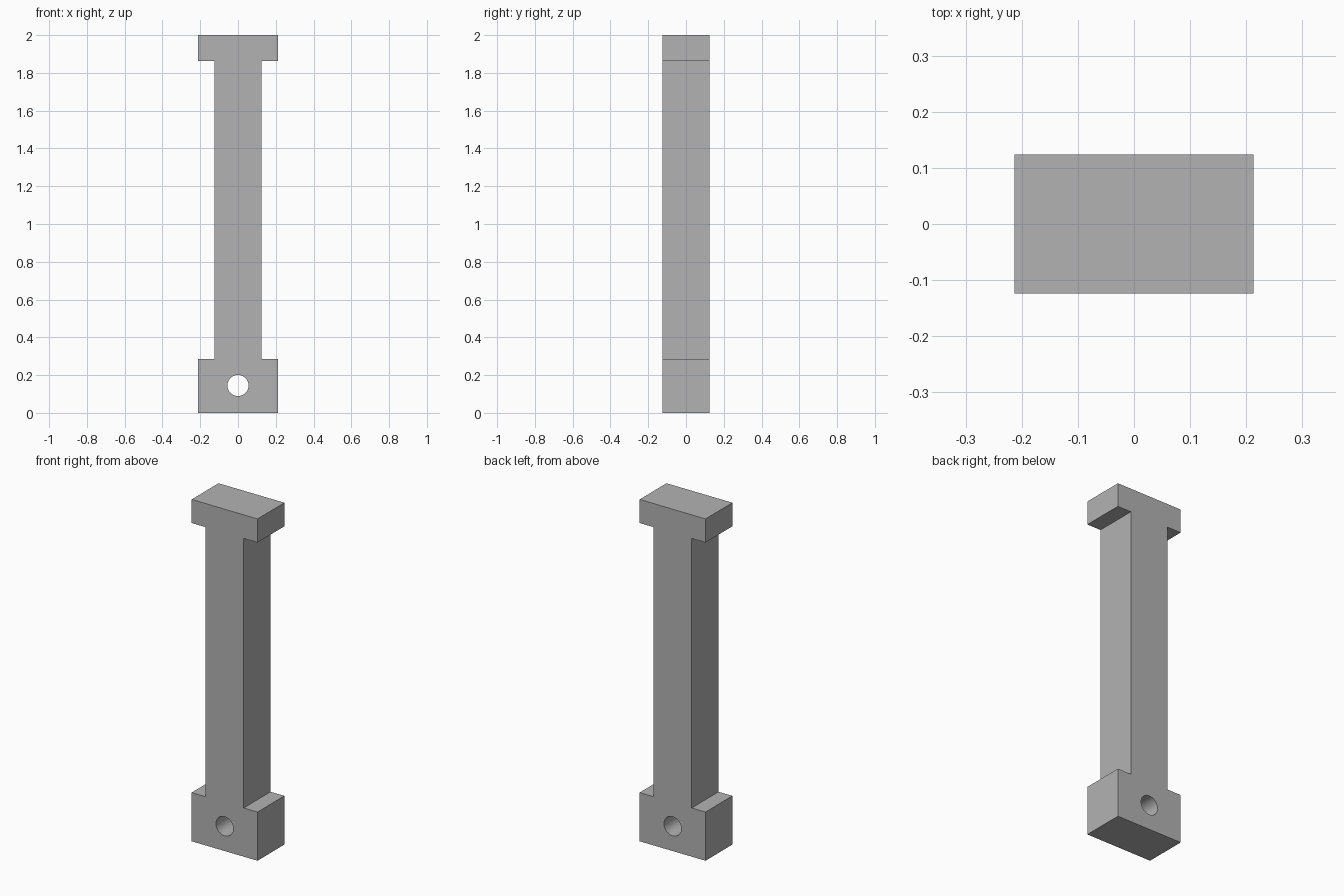
import bpy
import bmesh
import math

old = bpy.data.objects.get("Cube")
if old:
    bpy.data.objects.remove(old, do_unlink=True)

HALF_W, HALF_STEM, HALF_D = 0.213, 0.124, 0.124
FOOT_TOP, HEAD_BOTTOM, HEIGHT = 0.285, 1.862, 2.0
HOLE_Z, HOLE_R = 0.145, 0.056

grey = bpy.data.materials.new("plain grey")
grey.use_nodes = True
colour = (0.45, 0.45, 0.45, 1)
grey.diffuse_color = colour
grey.node_tree.nodes["Principled BSDF"].inputs["Base Color"].default_value = colour

# Column with wide foot and head: mirrored half profile, extruded in depth
half = [(HALF_W, 0), (HALF_W, FOOT_TOP), (HALF_STEM, FOOT_TOP),
        (HALF_STEM, HEAD_BOTTOM), (HALF_W, HEAD_BOTTOM), (HALF_W, HEIGHT)]
outline = half + [(-x, z) for x, z in reversed(half)]
bm = bmesh.new()
face = bm.faces.new([bm.verts.new((x, -HALF_D, z)) for x, z in outline])
result = bmesh.ops.extrude_face_region(bm, geom=[face])
moved = [v for v in result["geom"] if isinstance(v, bmesh.types.BMVert)]
bmesh.ops.translate(bm, verts=moved, vec=(0, 2 * HALF_D, 0))
bmesh.ops.recalc_face_normals(bm, faces=bm.faces)
mesh = bpy.data.meshes.new("column")
bm.to_mesh(mesh)
bm.free()
mesh.materials.append(grey)
column = bpy.data.objects.new("column", mesh)
bpy.context.collection.objects.link(column)

# Round hole through the foot
bpy.ops.mesh.primitive_cylinder_add(vertices=48, radius=HOLE_R, depth=1,
                                    location=(0, 0, HOLE_Z),
                                    rotation=(math.pi / 2, 0, 0))
cutter = bpy.context.object
cutter.name = "hole_cutter"
cutter.data.materials.append(grey)
cutter.hide_render = True

cut = column.modifiers.new("foot hole", 'BOOLEAN')
cut.operation = 'DIFFERENCE'
cut.solver = 'EXACT'
cut.object = cutter
bpy.ops.object.select_all(action='DESELECT')
column.select_set(True)
bpy.context.view_layer.objects.active = column
bpy.ops.object.modifier_apply(modifier=cut.name)
bpy.data.objects.remove(cutter, do_unlink=True)

# Smooth hole wall, crisp edges elsewhere
bpy.ops.object.shade_smooth_by_angle(angle=math.radians(30))
